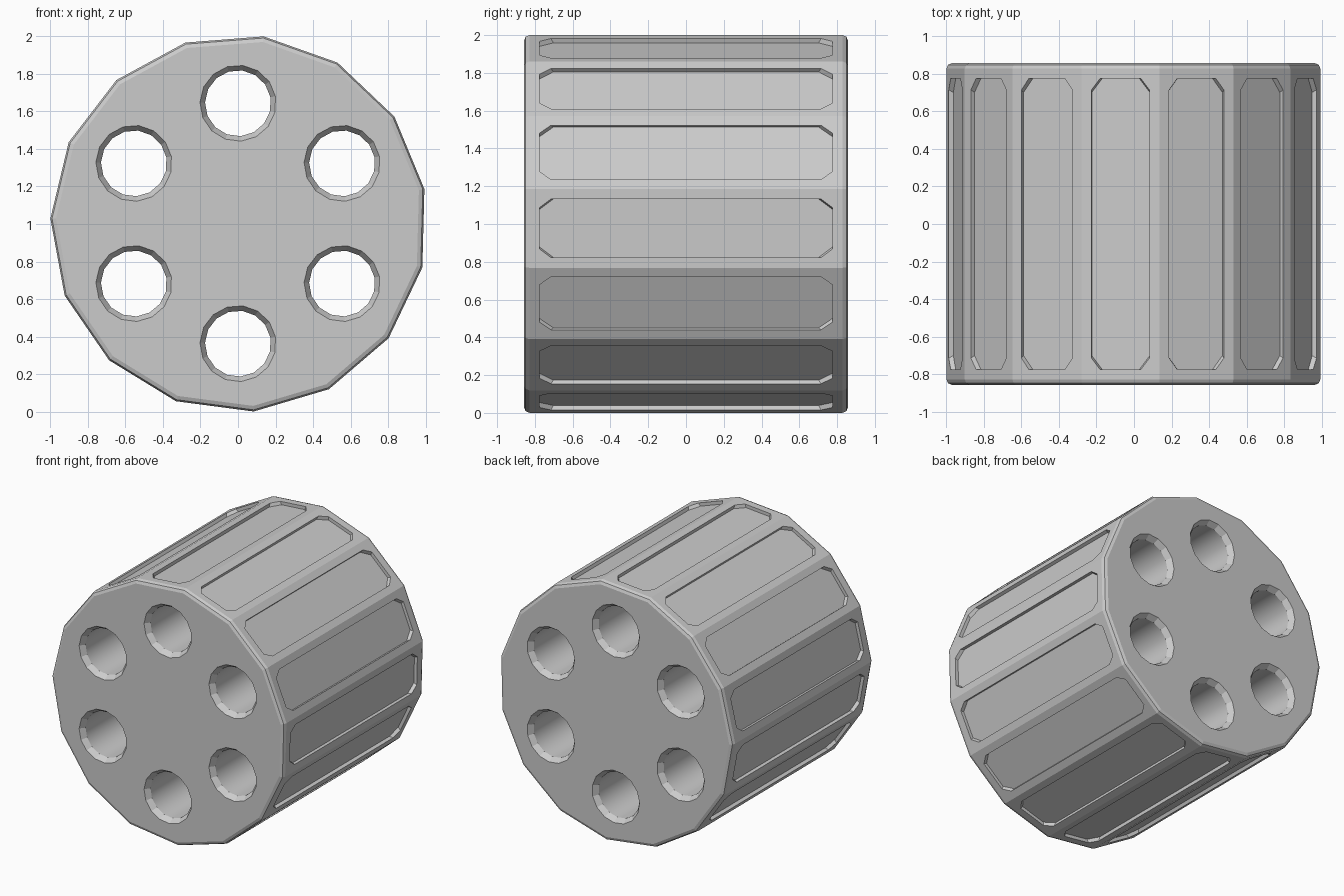
import bpy, bmesh, math
from mathutils import Vector

if "Cube" in bpy.data.objects:
    bpy.data.objects.remove(bpy.data.objects["Cube"])

SIDES = 15
R = 1.006                       # corner radius of the drum
CX, CZ = 0.005, 1.003           # drum axis
TWIST = math.radians(10.5)
HALF, BEVEL = 0.858, 0.03       # half length and rim bevel
PANEL_Y, PANEL_W, DEPTH = 0.775, 0.155, 0.025
HOLE_RING, HOLE_R, HOLE_RIM = 0.641, 0.176, 0.203

grey = bpy.data.materials.new("metal grey")
grey.use_nodes = True
colour = (0.6, 0.6, 0.6, 1)
grey.diffuse_color = colour
grey.node_tree.nodes["Principled BSDF"].inputs["Base Color"].default_value = colour

bm = bmesh.new()


def ring(cx, cz, r, y):
    """Polygon of vertices around an axis along y."""
    return [bm.verts.new((cx + r * math.cos(TWIST + math.tau * i / SIDES), y,
                          cz + r * math.sin(TWIST + math.tau * i / SIDES)))
            for i in range(SIDES)]


def bridge(a, b, smooth=False):
    n = len(a)
    for i in range(n):
        bm.faces.new((a[i], a[(i + 1) % n], b[(i + 1) % n], b[i])).smooth = smooth


def octagon(centre, across, normal, cut_w, cut_y, depth):
    """Corner-cut rectangle, two vertices per corner, going round."""
    w, h = PANEL_W, PANEL_Y
    pts = [(-w, -h + cut_y), (-w + cut_w, -h), (w - cut_w, -h), (w, -h + cut_y),
           (w, h - cut_y), (w - cut_w, h), (-w + cut_w, h), (-w, h - cut_y)]
    return [bm.verts.new(centre + across * u + Vector((0, v, 0)) - normal * depth)
            for u, v in pts]


# Rounded rims
rims = {}
for s in (-1, 1):
    cap = ring(CX, CZ, R - BEVEL, s * HALF)
    mid = ring(CX, CZ, R - BEVEL * 0.3, s * (HALF - BEVEL * 0.3))
    side = ring(CX, CZ, R, s * (HALF - BEVEL))
    bridge(cap, mid)
    bridge(mid, side)
    rims[s] = (cap, side)

# Drum sides, each with a recessed corner-cut panel
for i in range(SIDES):
    j = (i + 1) % SIDES
    f, b = rims[-1][1], rims[1][1]
    corners = [f[i], f[j], b[j], b[i]]
    centre = sum((v.co for v in corners), Vector()) / 4
    across = (f[j].co - f[i].co).normalized()
    normal = Vector((centre.x - CX, 0, centre.z - CZ)).normalized()
    outer = octagon(centre, across, normal, 0.045, 0.06, 0)
    floor = octagon(centre, across, normal, 0.055, 0.073, DEPTH)
    for k in range(4):
        p, q = outer[2 * k], outer[2 * k + 1]
        bm.faces.new((corners[k], q, p))
        bm.faces.new((corners[k], corners[(k + 1) % 4], outer[(2 * k + 2) % 8], q))
    bridge(outer, floor)
    bm.faces.new(floor)

# Six through holes with chamfered mouths
mouths = {-1: [], 1: []}
for k in range(6):
    a = math.radians(30 + 60 * k)
    cx, cz = HOLE_RING * math.cos(a), CZ + HOLE_RING * math.sin(a)
    inner = {}
    for s in (-1, 1):
        mouth = ring(cx, cz, HOLE_RIM, s * HALF)
        inner[s] = ring(cx, cz, HOLE_R, s * (HALF - 0.04))
        bridge(mouth, inner[s])
        mouths[s].append(mouth)
    bridge(inner[-1], inner[1], smooth=True)

# End faces filled around the holes
for s in (-1, 1):
    edges = []
    for loop in [rims[s][0]] + mouths[s]:
        edges += [bm.edges.get((loop[i - 1], loop[i])) for i in range(SIDES)]
    bmesh.ops.triangle_fill(bm, use_beauty=True, use_dissolve=False, edges=edges,
                            normal=(0, s, 0))

bmesh.ops.recalc_face_normals(bm, faces=bm.faces)
# Keep the hole mouths crisp
for e in bm.edges:
    if len(e.link_faces) == 2 and e.calc_face_angle(0) > math.radians(30):
        e.smooth = False

mesh = bpy.data.meshes.new("drum")
bm.to_mesh(mesh)
bm.free()
mesh.materials.append(grey)
drum = bpy.data.objects.new("drum", mesh)
bpy.context.collection.objects.link(drum)
